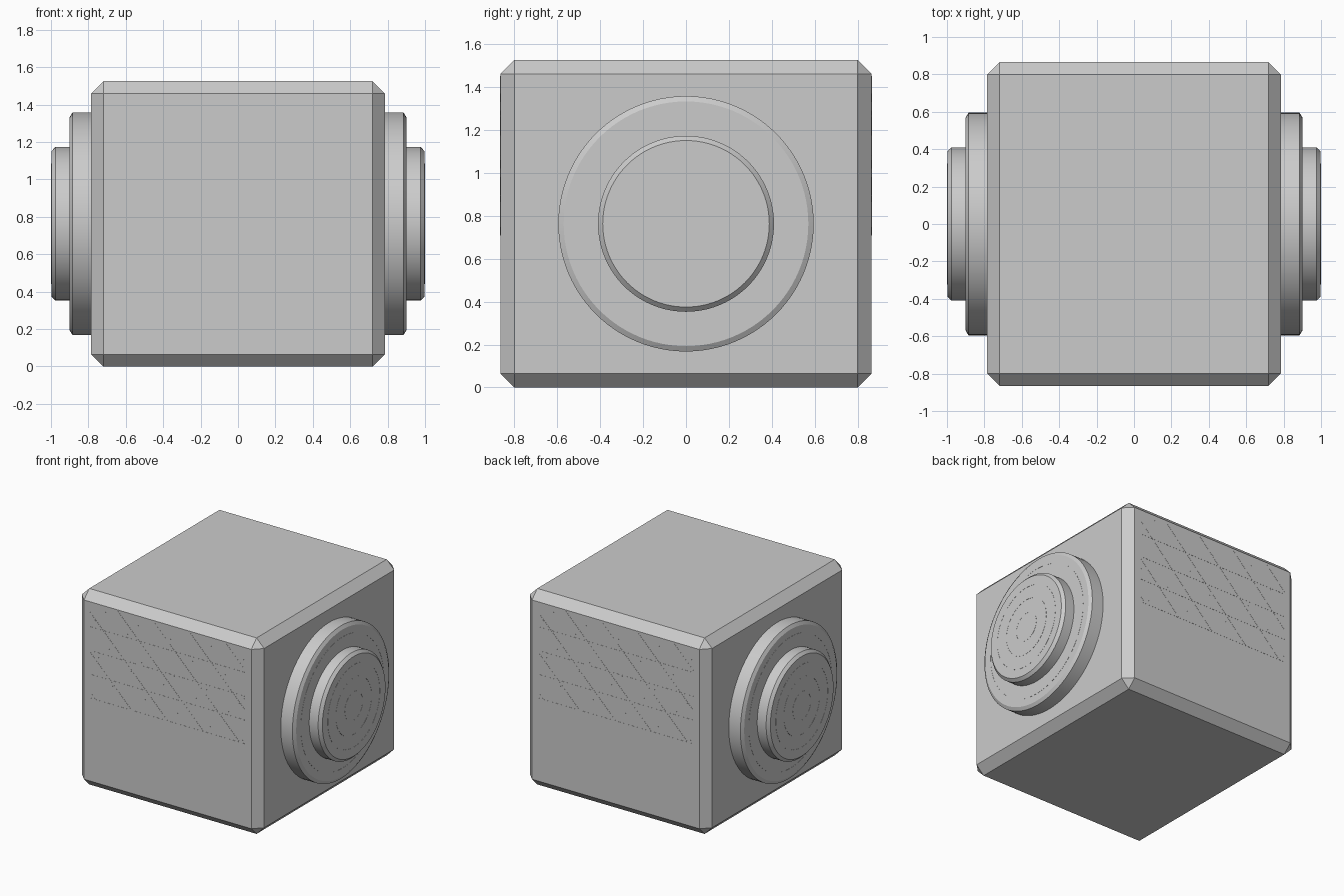
import bpy, bmesh, math
from mathutils import Vector

if "Cube" in bpy.data.objects:
    bpy.data.objects.remove(bpy.data.objects["Cube"])

grey = bpy.data.materials.new("light_grey")
grey.diffuse_color = (0.6, 0.6, 0.6, 1)
grey.use_nodes = True
grey.node_tree.nodes["Principled BSDF"].inputs["Base Color"].default_value = grey.diffuse_color

HX, HY, H, CH = 0.785, 0.865, 1.525, 0.065   # body half sizes, height, chamfer
MID = H / 2


def finish(name, bm):
    bmesh.ops.recalc_face_normals(bm, faces=bm.faces)
    mesh = bpy.data.meshes.new(name)
    bm.to_mesh(mesh)
    bm.free()
    mesh.materials.append(grey)
    obj = bpy.data.objects.new(name, mesh)
    bpy.context.collection.objects.link(obj)
    return obj


# Chamfered box body
bm = bmesh.new()
bmesh.ops.create_cube(bm, size=1)
for v in bm.verts:
    v.co = (v.co.x * 2 * HX, v.co.y * 2 * HY, v.co.z * H + MID)
bmesh.ops.bevel(bm, geom=bm.edges[:], offset=CH, segments=1, affect='EDGES')
finish("body", bm)


def turned_disc(name, profile, side, segments=96):
    """Spin (radius, x) points around the x axis."""
    bm = bmesh.new()
    rings = []
    for r, x in profile:
        rings.append([bm.verts.new((side * x,
                                    r * math.cos(2 * math.pi * i / segments),
                                    MID + r * math.sin(2 * math.pi * i / segments)))
                      for i in range(segments)])
    for a, b in zip(rings, rings[1:]):
        for i in range(segments):
            j = (i + 1) % segments
            bm.faces.new((a[i], a[j], b[j], b[i]))
    bm.faces.new(rings[0])
    bm.faces.new(rings[-1])
    obj = finish(name, bm)
    bpy.ops.object.select_all(action='DESELECT')
    bpy.context.view_layer.objects.active = obj
    obj.select_set(True)
    bpy.ops.object.shade_smooth_by_angle(angle=math.radians(25))


def fine_ring(r, x):
    """Hairline raised ring on a flat disc face."""
    return [(r + 0.003, x), (r + 0.003, x + 0.001), (r - 0.003, x + 0.001), (r - 0.003, x)]


# Stepped round hubs on both sides, with fine concentric rings
flange = [(0.595, 0.77), (0.595, 0.885), (0.57, 0.90)] + fine_ring(0.51, 0.90) + [(0.38, 0.90)]
cap = [(0.41, 0.89), (0.41, 0.977), (0.388, 0.998)]
for r in (0.32, 0.22, 0.11):
    cap += fine_ring(r, 0.998)
cap.append((0.05, 0.998))
for side, label in ((1, "right"), (-1, "left")):
    turned_disc(label + "_flange", flange, side)
    turned_disc(label + "_cap", cap, side)

# Hairline lattice on the upper front and back panels
X0, X1, Z0, Z1 = -0.67, 0.66, 0.71, 1.45
PITCH, WIDTH, RISE = 0.31, 0.004, 0.001


def strip(bm, a, b, side):
    a, b = Vector(a), Vector(b)
    n = Vector((a.y - b.y, b.x - a.x)).normalized() * WIDTH / 2
    corners = (a - n, b - n, b + n, a + n)
    base = [bm.verts.new((p.x, side * HY, p.y)) for p in corners]
    top = [bm.verts.new((p.x, side * (HY + RISE), p.y)) for p in corners]
    bm.faces.new(base)
    bm.faces.new(top)
    for i in range(4):
        j = (i + 1) % 4
        bm.faces.new((base[i], base[j], top[j], top[i]))


for side, label in ((-1, "front"), (1, "back")):
    bm = bmesh.new()
    for k in range(4):
        z = Z0 + k * 0.185
        strip(bm, (X0, z), (X1, z), side)
    for lean in (1, -1):
        for k in range(-3, 6):
            # Diagonal starts at the bottom edge and is clipped to the panel
            s = X0 + 0.05 + k * PITCH
            t0 = max(0, (X0 - s) if lean > 0 else (s - X1))
            t1 = min(Z1 - Z0, (X1 - s) if lean > 0 else (s - X0))
            if t1 - t0 > 0.03:
                strip(bm, (s + lean * t0, Z0 + t0), (s + lean * t1, Z0 + t1), side)
        # Leaning-left lines that enter through the right edge
        if lean < 0:
            for k in range(6, 8):
                s = X0 + 0.05 + k * PITCH
                t0, t1 = max(0, s - X1), Z1 - Z0
                if t1 - t0 > 0.03:
                    strip(bm, (s - t0, Z0 + t0), (s - t1, Z0 + t1), side)
    finish(label + "_lattice", bm)
